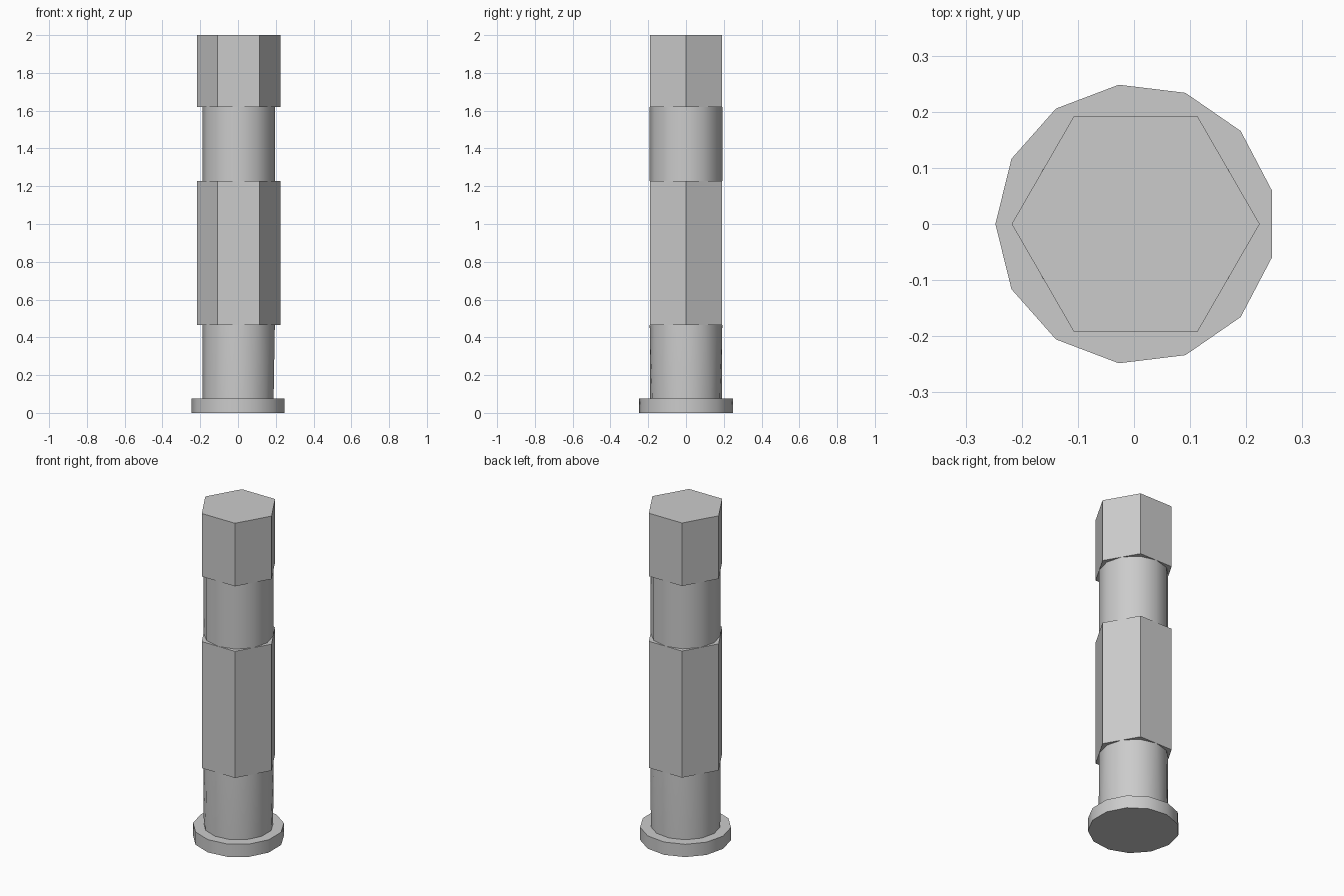
import bpy, bmesh, math

cube = bpy.data.objects.get("Cube")
if cube:
    bpy.data.objects.remove(cube)

CENTRE_X = 0.003

# Single plain grey material
grey = bpy.data.materials.new("grey_metal")
grey.use_nodes = True
colour = (0.6, 0.6, 0.6, 1)
grey.diffuse_color = colour
grey.node_tree.nodes["Principled BSDF"].inputs["Base Color"].default_value = colour


def ring(bm, sides, radius, z):
    """Ring of vertices with one corner pointing to -x."""
    for i in range(sides):
        a = math.pi + math.tau * i / sides
        bm.verts.new((CENTRE_X + radius * math.cos(a), radius * math.sin(a), z))


def section(name, bottom, top, smooth=True):
    """Solid between two rings, each given as (sides, radius, height)."""
    bm = bmesh.new()
    ring(bm, *bottom)
    ring(bm, *top)
    bmesh.ops.convex_hull(bm, input=bm.verts[:])
    # Merge the flat hull triangles back into clean faces
    bmesh.ops.dissolve_limit(bm, angle_limit=math.radians(0.5),
                             verts=bm.verts[:], edges=bm.edges[:])
    bmesh.ops.recalc_face_normals(bm, faces=bm.faces[:])
    mesh = bpy.data.meshes.new(name)
    bm.to_mesh(mesh)
    bm.free()
    mesh.materials.append(grey)
    obj = bpy.data.objects.new(name, mesh)
    bpy.context.collection.objects.link(obj)
    if smooth:
        bpy.ops.object.select_all(action="DESELECT")
        obj.select_set(True)
        bpy.context.view_layer.objects.active = obj
        bpy.ops.object.shade_smooth_by_angle(angle=math.radians(35))


# Round parts: foot flange, lower neck, upper neck
section("foot_flange", (13, 0.25, 0), (13, 0.25, 0.077))
section("lower_neck", (13, 0.191, 0.077), (12, 0.192, 0.465))
section("upper_neck", (12, 0.192, 1.228), (12, 0.192, 1.62))

# Hexagonal parts: long middle block and head
section("hex_body", (6, 0.221, 0.465), (6, 0.221, 1.228), smooth=False)
section("hex_head", (6, 0.221, 1.62), (6, 0.221, 2), smooth=False)
